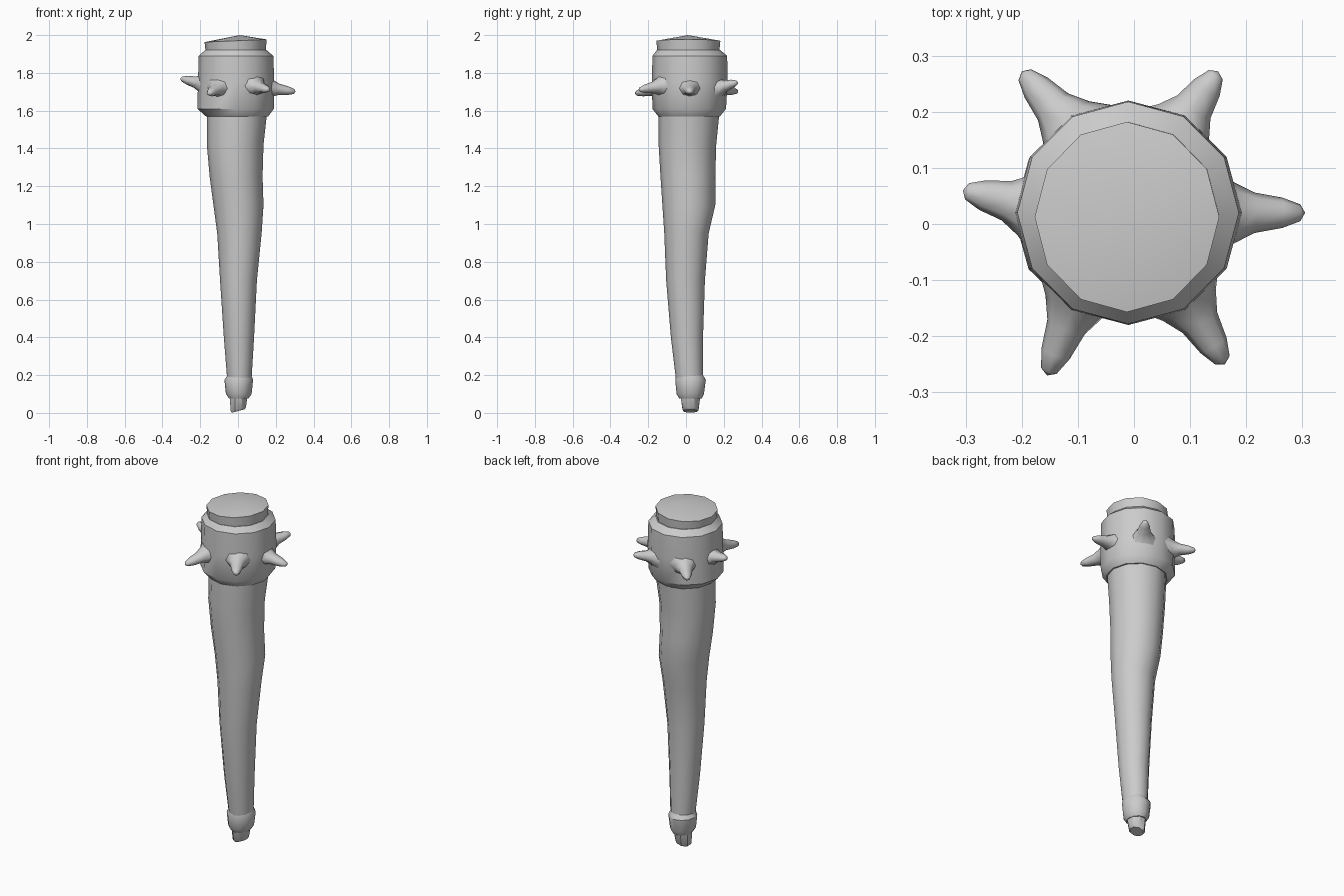
import bpy
import bmesh
import math
from mathutils import Vector

default_cube = bpy.data.objects.get("Cube")
if default_cube:
    bpy.data.objects.remove(default_cube, do_unlink=True)


def make_material(name, colour):
    material = bpy.data.materials.new(name)
    material.use_nodes = True
    material.diffuse_color = colour
    material.node_tree.nodes["Principled BSDF"].inputs["Base Color"].default_value = colour
    return material


GREY = make_material("plain grey", (0.6, 0.6, 0.6, 1))


def loft(name, rings, start_point=None, end_point=None, angle=35):
    """Skin a list of equally sized point rings and close both ends."""
    mesh = bpy.data.meshes.new(name)
    bm = bmesh.new()
    loops = [[bm.verts.new(point) for point in ring] for ring in rings]
    count = len(loops[0])
    for lower, upper in zip(loops, loops[1:]):
        for i in range(count):
            j = (i + 1) % count
            bm.faces.new((lower[i], lower[j], upper[j], upper[i]))
    for loop, point in ((loops[0], start_point), (loops[-1], end_point)):
        if point is None:
            bm.faces.new(loop)
        else:
            apex = bm.verts.new(point)
            for i in range(count):
                bm.faces.new((loop[i], loop[(i + 1) % count], apex))
    bmesh.ops.recalc_face_normals(bm, faces=bm.faces)
    bm.to_mesh(mesh)
    bm.free()
    mesh.materials.append(GREY)
    obj = bpy.data.objects.new(name, mesh)
    bpy.context.collection.objects.link(obj)
    bpy.ops.object.select_all(action="DESELECT")
    obj.select_set(True)
    bpy.context.view_layer.objects.active = obj
    bpy.ops.object.shade_smooth_by_angle(angle=math.radians(angle))
    return obj


def oval(z, left, right, front, back, sides=12, tilt=0.0):
    """Horizontal ring from its side limits; tilt raises the +x side."""
    points = []
    for i in range(sides):
        turn = math.tau * (i + 0.5 * (sides == 8)) / sides
        x = math.cos(turn)
        points.append(Vector((
            (left + right) / 2 + x * (right - left) / 2,
            (front + back) / 2 + math.sin(turn) * (back - front) / 2,
            z + x * tilt)))
    return points


# Long tapering shaft with a slight knee: height, left, right, front, back
SHAFT = [
    (0.15, -0.055, 0.07, -0.05, 0.09),
    (0.4, -0.075, 0.085, -0.08, 0.09),
    (0.7, -0.095, 0.1, -0.105, 0.1),
    (0.95, -0.11, 0.125, -0.115, 0.12),
    (1.1, -0.13, 0.135, -0.125, 0.155),
    (1.25, -0.15, 0.13, -0.135, 0.155),
    (1.42, -0.165, 0.135, -0.145, 0.16),
    (1.6, -0.165, 0.155, -0.145, 0.178),
]
loft("shaft", [oval(*ring) for ring in SHAFT])

# Swollen grip end with a stubby tip
GRIP = [
    (0.2, -0.055, 0.07, -0.05, 0.09),
    (0.175, -0.072, 0.08, -0.057, 0.105),
    (0.1, -0.064, 0.072, -0.05, 0.095),
    (0.075, -0.047, 0.055, -0.035, 0.083),
]
loft("grip_end", [oval(*ring) for ring in GRIP])
loft("grip_tip", [
    oval(0.09, -0.047, 0.055, -0.033, 0.08, 8),
    oval(0.02, -0.043, 0.045, -0.022, 0.07, 8, 0.01),
    oval(0.01, -0.035, 0.038, -0.014, 0.062, 8, 0.01),
])

# Thick head and the narrower neck with a shallow domed top
HEAD = [
    (1.57, -0.17, 0.16, -0.147, 0.18),
    (1.61, -0.215, 0.19, -0.178, 0.212),
    (1.75, -0.212, 0.192, -0.18, 0.22),
    (1.89, -0.208, 0.187, -0.178, 0.218),
    (1.92, -0.175, 0.152, -0.155, 0.182),
]
loft("head", [oval(*ring) for ring in HEAD])
loft("head_cap", [
    oval(1.9, -0.17, 0.145, -0.15, 0.175),
    oval(1.97, -0.177, 0.152, -0.157, 0.182, tilt=0.007),
], end_point=(0.01, 0.01, 2.0))


# Six blunt spikes around the head, with flared roots
def spike(name, root, tip):
    root, tip = Vector(root), Vector(tip)
    axis = (tip - root).normalized()
    side = axis.cross(Vector((0, 0, 1))).normalized()
    up = side.cross(axis)
    rings = []
    for along, radius in ((-0.15, 0.085), (0.12, 0.055), (0.38, 0.036),
                          (0.72, 0.027), (0.94, 0.015)):
        centre = root.lerp(tip, along)
        ring = []
        for i in range(8):
            turn = math.tau * i / 8
            ring.append(centre + radius * (math.cos(turn) * side
                                           + 0.85 * math.sin(turn) * up))
        rings.append(ring)
    loft(name, rings, end_point=tip, angle=60)


SPIKES = {
    "spike_left": ((0.16, 0.02, 1.72), (0.305, 0.02, 1.7)),
    "spike_right": ((-0.18, 0.03, 1.74), (-0.305, 0.06, 1.77)),
    "spike_back_left": ((0.08, 0.17, 1.72), (0.15, 0.272, 1.75)),
    "spike_back_right": ((-0.11, 0.17, 1.72), (-0.2, 0.272, 1.7)),
    "spike_front_left": ((0.09, -0.13, 1.73), (0.162, -0.25, 1.71)),
    "spike_front_right": ((-0.1, -0.13, 1.72), (-0.155, -0.27, 1.69)),
}
for spike_name, (spike_root, spike_tip) in SPIKES.items():
    spike(spike_name, spike_root, spike_tip)
